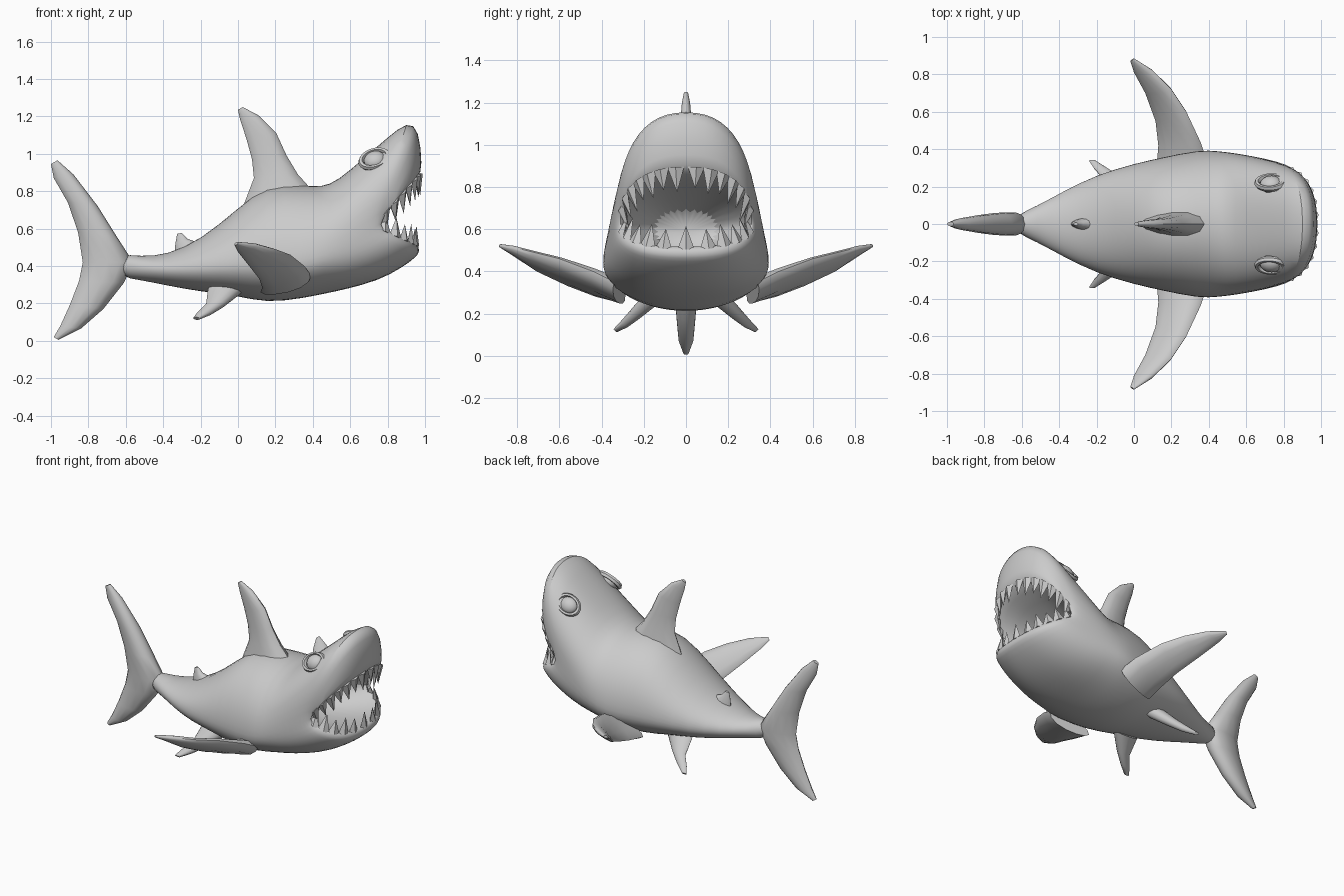
import bpy, bmesh
from math import sin, cos, pi, radians
from mathutils import Vector, Matrix

if "Cube" in bpy.data.objects:
    bpy.data.objects.remove(bpy.data.objects["Cube"])


def finish(name, bm, angle=40, subsurf=0):
    bmesh.ops.recalc_face_normals(bm, faces=bm.faces)
    mesh = bpy.data.meshes.new(name)
    bm.to_mesh(mesh)
    bm.free()
    ob = bpy.data.objects.new(name, mesh)
    bpy.context.collection.objects.link(ob)
    bpy.ops.object.select_all(action='DESELECT')
    ob.select_set(True)
    bpy.context.view_layer.objects.active = ob
    bpy.ops.object.shade_smooth_by_angle(angle=radians(angle))
    if subsurf:
        m = ob.modifiers.new("smooth", 'SUBSURF')
        m.levels = m.render_levels = subsurf
    return ob


def loft(rings):
    bm = bmesh.new()
    loops = [[bm.verts.new(p) for p in r] for r in rings]
    n = len(loops[0])
    for a, b in zip(loops, loops[1:]):
        for i in range(n):
            j = (i + 1) % n
            bm.faces.new((a[i], a[j], b[j], b[i]))
    bm.faces.new(loops[0])
    bm.faces.new(loops[-1])
    return bm


def ring_point(r, t, p):
    """Point on a bent oval given by its top, side and bottom points."""
    tx, tz, sx, sy, sz, bx, bz = r
    c, s = cos(t), sin(t)
    y = sy * abs(c) ** (2 / p) * (1 if c > 0 else -1)
    k = abs(s) ** (2 / p)
    ex, ez = (tx, tz) if s > 0 else (bx, bz)
    return Vector((sx + (ex - sx) * k, y, sz + (ez - sz) * k))


# Body, from the tail stalk over the head, round the lips and into the throat
# top x, z | side x, y, z | bottom x, z
RINGS = [
    (-.64, .47, -.64, .045, .40, -.64, .34),
    (-.52, .45, -.52, .095, .39, -.52, .325),
    (-.38, .46, -.38, .175, .38, -.38, .295),
    (-.20, .54, -.20, .265, .39, -.20, .262),
    (0, .71, 0, .325, .41, 0, .24),
    (.15, .835, .15, .358, .42, .15, .20),
    (.35, .835, .35, .40, .42, .35, .227),
    (.45, .825, .45, .393, .45, .46, .25),
    (.53, .855, .56, .378, .50, .58, .275),
    (.68, .985, .64, .362, .55, .75, .32),
    (.80, 1.09, .70, .347, .58, .88, .39),
    (.91, 1.18, .73, .333, .60, .96, .452),
    (.97, 1.135, .74, .322, .605, .97, .475),
    (.988, .93, .745, .315, .61, .968, .50),
    (.97, .875, .74, .30, .62, .95, .525),
    (.85, .81, .70, .27, .62, .85, .50),
    (.50, .68, .50, .15, .60, .50, .48),
]
SEG = 28
rings = []
for i, r in enumerate(RINGS):
    p = 2.0 if i < 8 else 2.4
    rings.append([ring_point(r, 2 * pi * k / SEG, p) for k in range(SEG)])
finish("body", loft(rings), 50, 1)


def fin(name, sections, side=1):
    """Fin lofted from (leading point, trailing point, half thickness)."""
    secs = [(Vector(a), Vector(b), t) for a, b, t in sections]
    mids = [(a + b) / 2 for a, b, t in secs]
    out = []
    for i, (a, b, t) in enumerate(secs):
        span = mids[min(i + 1, len(mids) - 1)] - mids[max(i - 1, 0)]
        n = (a - b).cross(span).normalized()
        ring = []
        for k in range(12):
            u = 2 * pi * k / 12
            q = mids[i] + (a - b) / 2 * cos(u) + n * t * sin(u) * (1 + .25 * cos(u))
            ring.append((q.x, q.y * side, q.z))
        out.append(ring)
    finish(name, loft(out), 50)


def flat(rows):
    return [((a, 0, b), (c, 0, d), t) for a, b, c, d, t in rows]


# Fins on the centre line: leading x, z, trailing x, z, half thickness
fin("tail_fin", flat([
    (-.965, .965, -1, .945, .012), (-.88, .89, -.985, .87, .03),
    (-.75, .72, -.91, .74, .048), (-.65, .56, -.855, .58, .058),
    (-.56, .42, -.83, .42, .062), (-.61, .31, -.85, .32, .055),
    (-.72, .17, -.90, .19, .045), (-.84, .065, -.95, .08, .035),
    (-.96, .005, -.985, .02, .012)]))
fin("dorsal_fin", flat([
    (.41, .79, .02, .70, .075), (.32, .89, .085, .87, .05),
    (.26, .99, .075, .97, .036), (.205, 1.11, .045, 1.08, .028),
    (.11, 1.205, .012, 1.18, .02), (.025, 1.25, 0, 1.235, .01)]))
fin("small_back_fin", flat([
    (-.20, .52, -.34, .45, .035), (-.27, .545, -.335, .52, .02),
    (-.30, .577, -.325, .572, .008)]))

# Paired fins
for side, tag in ((1, "left"), (-1, "right")):
    fin("side_fin_" + tag, [
        ((.39, .34, .35), (.12, .29, .26), .05),
        ((.355, .44, .40), (.13, .42, .285), .04),
        ((.28, .60, .46), (.115, .55, .33), .03),
        ((.20, .72, .49), (.06, .70, .40), .024),
        ((.10, .82, .515), (0, .81, .475), .018),
        ((0, .885, .525), (-.02, .87, .515), .008)], side)
    fin("belly_fin_" + tag, [
        ((.03, .16, .27), (-.16, .16, .28), .04),
        ((-.07, .24, .19), (-.17, .25, .20), .028),
        ((-.14, .29, .145), (-.215, .30, .155), .02),
        ((-.205, .335, .117), (-.24, .338, .122), .01)], side)

    # Eyeball and almond-shaped lid
    n = Vector((-.15, .75 * side, .55)).normalized()
    x = Vector((1, 0, .4))
    x = (x - n * x.dot(n)).normalized()
    y = n.cross(x)
    frame = Matrix((x, y, n)).transposed().to_4x4()
    frame.translation = Vector((.732, .212 * side, .965))
    bm = bmesh.new()
    bmesh.ops.create_uvsphere(bm, u_segments=16, v_segments=10, radius=.06,
                              matrix=frame @ Matrix.Diagonal((1, .9, .7, 1)))
    finish("eye_" + tag, bm)
    bm = bmesh.new()
    lid = []
    for i in range(20):
        u = 2 * pi * i / 20
        lid.append([bm.verts.new(frame @ Vector((
            (.068 + .014 * cos(v)) * cos(u) * 1.1,
            (.068 + .014 * cos(v)) * sin(u) * .82,
            .012 + .018 * sin(v)))) for v in [2 * pi * k / 6 for k in range(6)]])
    for i in range(20):
        a, b = lid[i], lid[(i + 1) % 20]
        for k in range(6):
            m = (k + 1) % 6
            bm.faces.new((a[k], a[m], b[m], b[k]))
    finish("eyelid_" + tag, bm)


# Teeth: flattened four-sided spikes set along the lip
def teeth(name, sign, count, height):
    bm = bmesh.new()
    lip = RINGS[14]
    for i in range(count):
        t = sign * radians(9 + 162 * i / (count - 1))
        c = ring_point(lip, t, 2.4)
        along = (ring_point(lip, t + .05, 2.4) - ring_point(lip, t - .05, 2.4)).normalized()
        d = Vector((.05, -c.y * 1.1, -sign)).normalized()
        across = along.cross(d).normalized()
        h = height * (1 if i % 2 else .82)
        c -= d * .02
        base = [bm.verts.new(c + o) for o in
                (along * .04, across * .02, -along * .04, -across * .02)]
        tip = bm.verts.new(c + d * (h + .02))
        bm.faces.new(base)
        for k in range(4):
            bm.faces.new((base[k], base[(k + 1) % 4], tip))
    finish(name, bm, 20)


teeth("upper_teeth", 1, 14, .10)
teeth("lower_teeth", -1, 11, .09)
